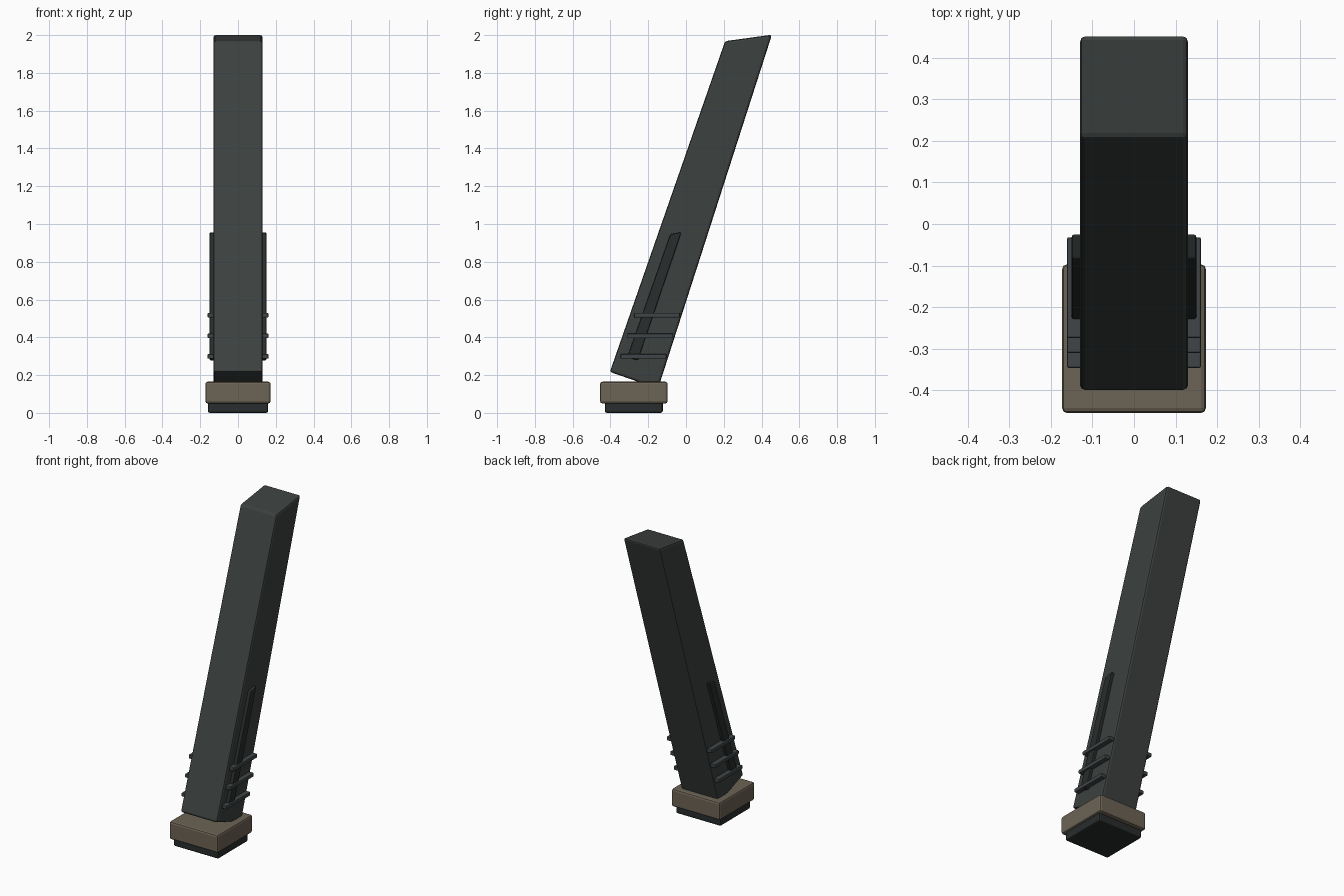
import bpy, bmesh

if "Cube" in bpy.data.objects:
    bpy.data.objects.remove(bpy.data.objects["Cube"])


def material(name, rgb):
    m = bpy.data.materials.new(name)
    m.diffuse_color = (*rgb, 1)
    m.use_nodes = True
    m.node_tree.nodes["Principled BSDF"].inputs["Base Color"].default_value = m.diffuse_color
    return m


BODY = material("gunmetal", (0.045, 0.052, 0.05))
DARK = material("dark_grey", (0.022, 0.026, 0.026))
RIB = material("rib_grey", (0.05, 0.06, 0.063))
TAN = material("tan", (0.15, 0.125, 0.09))


def extrude(name, profile, x0, x1, mat, bevel):
    """Extrude a (y, z) side profile from x0 to x1, with softened edges."""
    bm = bmesh.new()
    face = bm.faces.new([bm.verts.new((x0, y, z)) for y, z in profile])
    new = bmesh.ops.extrude_face_region(bm, geom=[face])["geom"]
    verts = [v for v in new if isinstance(v, bmesh.types.BMVert)]
    bmesh.ops.translate(bm, verts=verts, vec=(x1 - x0, 0, 0))
    bmesh.ops.recalc_face_normals(bm, faces=bm.faces)
    mesh = bpy.data.meshes.new(name)
    bm.to_mesh(mesh)
    bm.free()
    mesh.materials.append(mat)
    ob = bpy.data.objects.new(name, mesh)
    bpy.context.collection.objects.link(ob)
    mod = ob.modifiers.new("soft_edges", "BEVEL")
    mod.width = bevel
    mod.segments = 2
    return ob


def box(y0, y1, z0, z1):
    return [(y0, z0), (y1, z0), (y1, z1), (y0, z1)]


# Slanted main body
extrude("body", [(-0.403, 0.217), (-0.148, 0.128), (0.455, 2.002), (0.207, 1.968)],
        -0.13, 0.13, BODY, 0.012)

# Base collar and floor plate
extrude("base_collar", box(-0.455, -0.097, 0.05, 0.165), -0.173, 0.173, TAN, 0.012)
extrude("floor_plate", box(-0.43, -0.123, 0.0, 0.06), -0.16, 0.16, DARK, 0.01)

# Raised strip and three grip ribs on each side
for side, s in (("right", 1), ("left", -1)):
    extrude(f"{side}_strip", [(-0.31, 0.296), (-0.255, 0.277), (-0.024, 0.957), (-0.083, 0.945)],
            s * 0.12, s * 0.15, DARK, 0.005)
    for i in range(3):
        y, z = -0.346 + 0.036 * i, 0.299 + 0.109 * i
        extrude(f"{side}_rib_{i + 1}", box(y, y + 0.242, z - 0.012, z + 0.012),
                s * 0.125, s * 0.161, RIB, 0.004)
